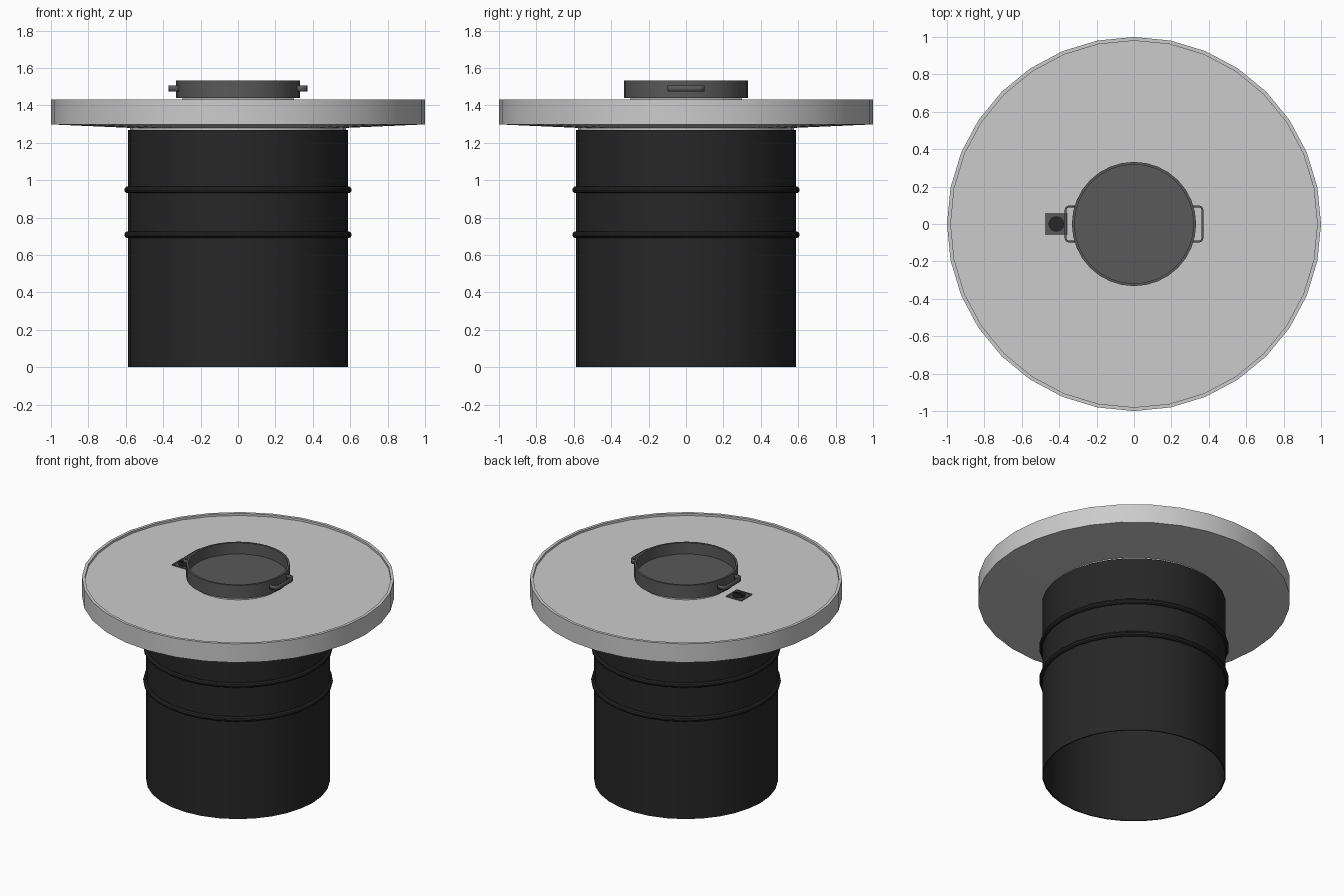
import bpy, bmesh
from math import cos, sin, pi, radians

if "Cube" in bpy.data.objects:
    bpy.data.objects.remove(bpy.data.objects["Cube"])

SIDES = 32


def material(name, v):
    m = bpy.data.materials.new(name)
    m.diffuse_color = (v, v, v, 1)
    m.use_nodes = True
    m.node_tree.nodes["Principled BSDF"].inputs["Base Color"].default_value = m.diffuse_color
    return m


black = material("black_steel", 0.02)
dark = material("dark_steel", 0.1)


def finish(name, bm, mat=None, smooth=True):
    me = bpy.data.meshes.new(name)
    bm.to_mesh(me)
    bm.free()
    ob = bpy.data.objects.new(name, me)
    bpy.context.collection.objects.link(ob)
    if mat:
        me.materials.append(mat)
    bpy.ops.object.select_all(action='DESELECT')
    bpy.context.view_layer.objects.active = ob
    ob.select_set(True)
    if smooth:
        bpy.ops.object.shade_smooth_by_angle(angle=radians(30))
    return ob


def lathe(name, profile, mat=None, closed=False, sides=SIDES, centre=(0, 0)):
    """Spin (radius, z) points round z; a radius of 0 closes the surface."""
    bm = bmesh.new()
    rings = []
    for r, z in profile:
        if r == 0:
            rings.append([bm.verts.new((*centre, z))] * sides)
        else:
            rings.append([bm.verts.new((centre[0] + r * cos(2 * pi * i / sides),
                                        centre[1] + r * sin(2 * pi * i / sides), z))
                          for i in range(sides)])
    pairs = list(zip(rings, rings[1:]))
    if closed:
        pairs.append((rings[-1], rings[0]))
    for a, b in pairs:
        for i in range(sides):
            j = (i + 1) % sides
            bm.faces.new(list(dict.fromkeys((a[i], a[j], b[j], b[i]))))
    bmesh.ops.recalc_face_normals(bm, faces=bm.faces)
    return finish(name, bm, mat)


def box(name, centre, size, mat):
    bm = bmesh.new()
    bmesh.ops.create_cube(bm, size=1)
    for v in bm.verts:
        v.co = [c + p * s for c, p, s in zip(centre, v.co, size)]
    return finish(name, bm, mat, smooth=False)


# Drum: thin wall, open at the bottom
lathe("drum", [(0.588, 0), (0.588, 1.268), (0.58, 1.268), (0.58, 0)], black, closed=True)

# Rolled ribs round the drum
for name, z in (("lower_rib", 0.708), ("upper_rib", 0.948)):
    lathe(name, [(0.59 + 0.018 * cos(2 * pi * k / 10), z + 0.018 * sin(2 * pi * k / 10))
                 for k in range(10)], black, closed=True)

# Collar between the drum and the table
lathe("collar", [(0, 1.262), (0.578, 1.262), (0.578, 1.29), (0, 1.29)])

# Table with raised rim and slightly dished underside
lathe("table_top", [(0, 1.275), (0.59, 1.28), (1.0, 1.298), (1.0, 1.43),
                    (0.98, 1.43), (0.98, 1.415), (0, 1.415)])

# Raised ring under the lid
lathe("burner_ring", [(0, 1.41), (0.3, 1.41), (0.3, 1.436), (0, 1.436)])

# Lid: shallow open tray
lathe("lid", [(0, 1.438), (0.332, 1.438), (0.332, 1.532), (0.318, 1.532),
              (0.318, 1.452), (0, 1.452)], dark)

# Lid handles: flat strap loops on both sides
path = [(0.312, -0.094), (0.35, -0.094), (0.362, -0.088), (0.367, -0.07)]
path += [(x, -y) for x, y in reversed(path)]
for name, s in (("right_handle", 1), ("left_handle", -1)):
    bm = bmesh.new()
    lo = [bm.verts.new((s * x, y, 1.475)) for x, y in path]
    hi = [bm.verts.new((s * x, y, 1.505)) for x, y in path]
    for i in range(len(path) - 1):
        bm.faces.new((lo[i], lo[i + 1], hi[i + 1], hi[i]))
    ob = finish(name, bm, dark)
    mod = ob.modifiers.new("thickness", 'SOLIDIFY')
    mod.thickness = 0.01
    mod.offset = 0

# Control: square plate with a frame, round knob and grip
cx = -0.415
box("control_plate", (cx, 0, 1.414), (0.11, 0.11, 0.008), dark)
for k, s in enumerate((-1, 1)):
    box(f"plate_frame_x{k}", (cx + s * 0.055, 0, 1.416), (0.01, 0.12, 0.012), dark)
    box(f"plate_frame_y{k}", (cx, s * 0.055, 1.416), (0.12, 0.01, 0.012), dark)
lathe("knob", [(0, 1.415), (0.042, 1.415), (0.042, 1.424), (0, 1.424)], black,
      sides=24, centre=(cx, 0))
box("knob_grip", (cx, 0, 1.426), (0.082, 0.012, 0.008), black)
